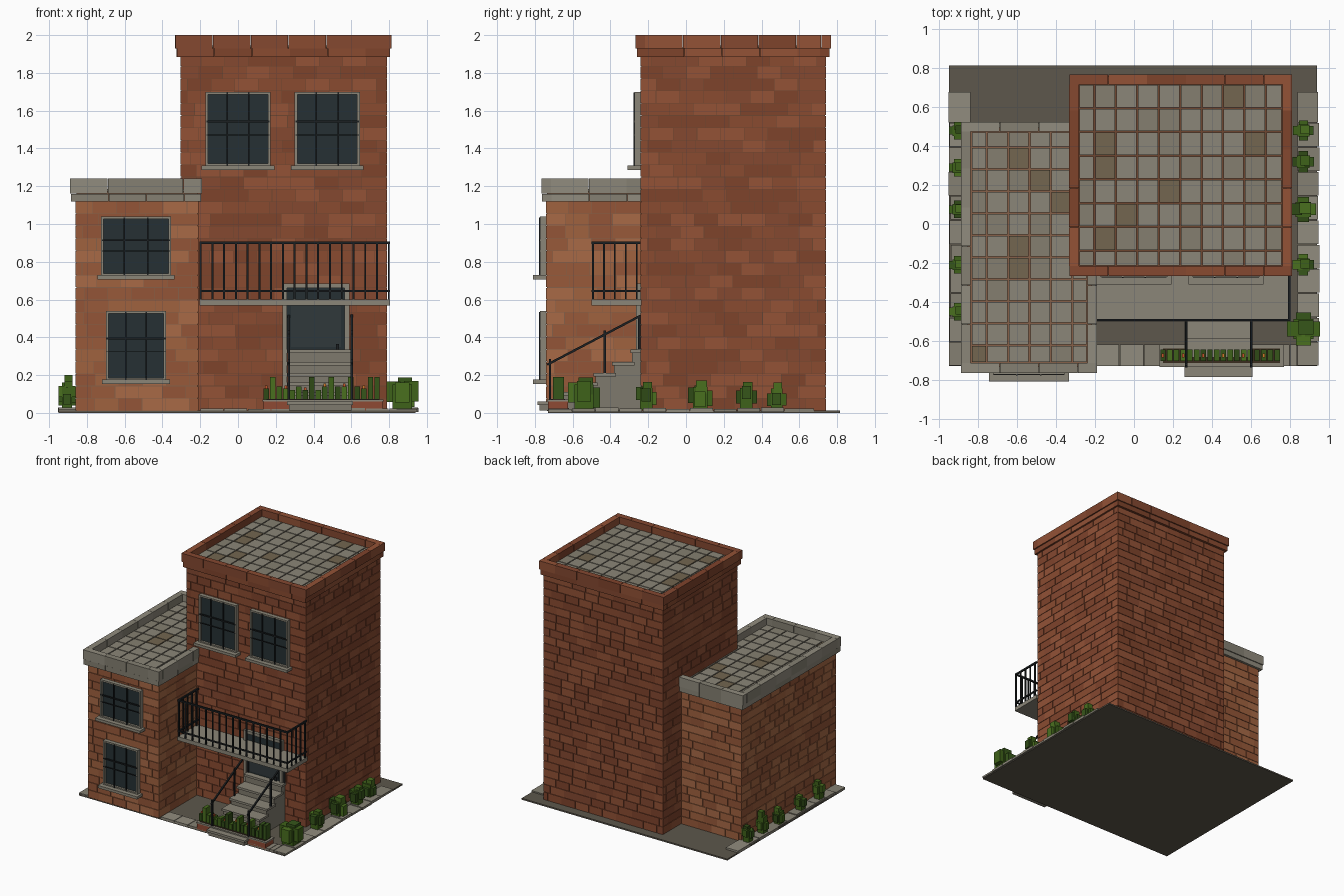
import bpy, bmesh, random
from mathutils import Vector, Matrix

if "Cube" in bpy.data.objects:
    bpy.data.objects.remove(bpy.data.objects["Cube"])

random.seed(4)
MATS = {}

def mat(hexcol):
    if hexcol not in MATS:
        m = bpy.data.materials.new("colour_" + hexcol)
        rgb = [int(hexcol[i:i + 2], 16) / 255 for i in (0, 2, 4)]
        m.diffuse_color = [c / 12.92 if c < .04 else ((c + .055) / 1.055) ** 2.4 for c in rgb] + [1]
        m.use_nodes = True
        m.node_tree.nodes["Principled BSDF"].inputs["Base Color"].default_value = m.diffuse_color
        MATS[hexcol] = m
    return MATS[hexcol]

def finish(name, bm, cols):
    me = bpy.data.meshes.new(name)
    bm.to_mesh(me)
    bm.free()
    for c in cols:
        me.materials.append(mat(c))
    ob = bpy.data.objects.new(name, me)
    bpy.context.collection.objects.link(ob)
    return ob

def boxes(name, items):
    """One object from axis-aligned boxes (x0, x1, y0, y1, z0, z1, colour)."""
    bm, cols = bmesh.new(), []
    for x0, x1, y0, y1, z0, z1, c in items:
        if c not in cols:
            cols.append(c)
        m = Matrix.Translation(((x0 + x1) / 2, (y0 + y1) / 2, (z0 + z1) / 2)) @ \
            Matrix.Diagonal((x1 - x0, y1 - y0, z1 - z0, 1))
        vs = bmesh.ops.create_cube(bm, size=1, matrix=m)["verts"]
        for f in {f for v in vs for f in v.link_faces}:
            f.material_index = cols.index(c)
    return finish(name, bm, cols)

def beam(name, a, b, t, col):
    a, b = Vector(a), Vector(b)
    m = Matrix.Translation((a + b) / 2) @ (b - a).to_track_quat('Z', 'Y').to_matrix().to_4x4() @ \
        Matrix.Diagonal((t, t, (b - a).length, 1))
    bm = bmesh.new()
    bmesh.ops.create_cube(bm, size=1, matrix=m)
    return finish(name, bm, [col])

STONE = ["8b8678", "858072", "918c7e"]
GREY, IRON, GLASS = "8b8678", "1c2022", "263033"
RED = ["8a4b30", "7f432b", "935236", "854830"]
ORANGE = ["a0623f", "985a3a", "a86a46", "935537"]
TILES = ["8b8678"] * 5 + ["857f70"] * 3 + ["736650"]
GREENS = ["3f6219", "36561a", "4a701f", "2f4a16"]

def spans(a, b, step, offset=0.0, gap=0.004):
    """Cut a..b into pieces of about the given step, with joints."""
    cuts, p = [a], a + offset
    while p < b - step * .3:
        if p > a + step * .2:
            cuts.append(p)
        p += step
    cuts.append(b)
    return [(u + gap / 2, v - gap / 2) for u, v in zip(cuts, cuts[1:])]

def bricks(axis, at, out, a, b, z0, z1, cols):
    """Facing bricks on one wall; axis is the wall normal, out its sign."""
    n = round((z1 - z0) / .066)
    h, res = (z1 - z0) / n, []
    lo, hi = sorted((at - out * .004, at + out * .004))
    for i in range(n):
        for u, v in spans(a, b, .125, random.uniform(.02, .125), .003):
            z = (z0 + i * h + .0015, z0 + (i + 1) * h - .0015)
            r = (u, v, lo, hi) if axis == 'y' else (lo, hi, u, v)
            res.append((*r, *z, random.choice(cols)))
    return res

def ring(x0, x1, y0, y1, t, z0, z1, cols, step=.2):
    res = []
    for u, v in spans(x0, x1, step, step, .002):
        res += [(u, v, y0, y0 + t, z0, z1, random.choice(cols)), (u, v, y1 - t, y1, z0, z1, random.choice(cols))]
    for u, v in spans(y0 + t, y1 - t, step, step, .002):
        res += [(x0, x0 + t, u, v, z0, z1, random.choice(cols)), (x1 - t, x1, u, v, z0, z1, random.choice(cols))]
    return res

def roof_tiles(x0, x1, y0, y1, z, sx, sy, ox, oy):
    return [(a, b, c, d, z - .01, z, random.choice(TILES))
            for a, b in spans(x0, x1, sx, ox, .008) for c, d in spans(y0, y1, sy, oy, .008)]

# ground slab and paving
boxes("ground_slab", [(-.95, .94, -.73, .815, 0, .012, "5d574c")])
pave = []
for a, b in spans(-.73, .68, .125):
    pave.append((-.955 + random.uniform(0, .015), -.84, a, b, .006, random.uniform(.02, .028), random.choice(STONE)))
    pave.append((.84, .955 - random.uniform(0, .015), a, b, .006, random.uniform(.02, .028), random.choice(STONE)))
for a, b in spans(-.2, .84, .125):
    pave.append((a, b, -.73, -.62, .006, random.uniform(.02, .028), random.choice(STONE)))
boxes("paving", pave)

# tower with brick facing
boxes("tower_walls", [(-.3, .785, -.235, .735, .01, 1.935, "6f4630")])
boxes("tower_bricks", bricks('y', -.236, -1, -.304, .789, .012, 1.9, RED)
      + bricks('y', .736, 1, -.304, .789, .012, 1.9, RED)
      + bricks('x', .786, 1, -.24, .74, .012, 1.9, RED)
      + bricks('x', -.301, -1, -.24, .74, .012, 1.9, RED))
boxes("tower_cornice", ring(-.325, .805, -.26, .76, .05, 1.885, 1.928, RED))
boxes("tower_parapet", ring(-.333, .813, -.267, .767, .05, 1.93, 2.0, RED))
boxes("tower_roof_tiles", roof_tiles(-.283, .763, -.217, .717, 1.945, .11, .122, .08, .08))

# front wing with brick facing
boxes("wing_walls", [(-.855, -.215, -.735, .495, .01, 1.175, "866048")])
boxes("wing_bricks", bricks('y', -.736, -1, -.86, -.21, .012, 1.12, ORANGE)
      + bricks('y', .496, 1, -.86, -.305, .012, 1.12, ORANGE)
      + bricks('x', -.856, -1, -.74, .5, .012, 1.12, ORANGE)
      + bricks('x', -.214, 1, -.74, -.24, .012, 1.12, ORANGE))
boxes("wing_cornice", ring(-.885, -.195, -.762, .52, .05, 1.118, 1.16, STONE))
boxes("wing_parapet", ring(-.89, -.19, -.765, .525, .05, 1.162, 1.24, STONE))
boxes("wing_roof_tiles", roof_tiles(-.837, -.24, -.713, .473, 1.185, .11, .113, .08, .09))

# windows: stone frame, glass, iron grille and sill
def window(name, x0, x1, z0, z1, wall):
    t, f = .014, wall - .033
    it = [(x0, x0 + t, f, wall, z0, z1, GREY), (x1 - t, x1, f, wall, z0, z1, GREY),
          (x0 + t, x1 - t, f, wall, z1 - t, z1, GREY), (x0 + t, x1 - t, f, wall, z0, z0 + t, GREY),
          (x0 + t, x1 - t, f + .018, wall, z0 + t, z1 - t, GLASS),
          (x0 - .02, x1 + .02, wall - .07, wall, z0 - .018, z0 + .004, GREY)]
    for k in (1, 2):
        x = x0 + (x1 - x0) * k / 3
        it.append((x - .004, x + .004, f - .005, f + .004, z0 + .005, z1 - .005, IRON))
    for k, h in ((.42, .002), (.6, .005)):
        z = z0 + (z1 - z0) * k
        it.append((x0 + .004, x1 - .004, f - .003, f + .006, z - h, z + h, IRON))
    boxes(name, it)

window("tower_window_left", -.172, .172, 1.305, 1.7, -.24)
window("tower_window_right", .3, .645, 1.305, 1.7, -.24)
window("wing_window_upper", -.725, -.355, .725, 1.04, -.74)
window("wing_window_lower", -.7, -.38, .172, .54, -.74)

# door
boxes("door", [(.235, .26, -.265, -.235, .02, .685, GREY), (.565, .59, -.265, -.235, .02, .685, GREY),
               (.26, .565, -.265, -.235, .66, .685, GREY), (.26, .565, -.247, -.235, .32, .66, GLASS),
               (.28, .545, -.252, -.24, .35, .565, "30383b"), (.52, .535, -.262, -.25, .335, .365, IRON)])

# balcony with railing
boxes("balcony_slab", [(-.205, .805, -.5, -.235, .568, .6, GREY)])
rail = []
for z, h in ((.9, .007), (.645, .005)):
    rail += [(-.205, .805, -.499, -.487, z - h, z + h, IRON)]
    rail += [(x - .006, x + .006, -.487, -.24, z - h, z + h, IRON) for x in (-.198, .798)]
for i in range(17):
    x = -.198 + i * .996 / 16
    rail.append((x - .005, x + .005, -.498, -.488, .6, .9, IRON))
for i in range(1, 5):
    y = -.493 + i * .058
    rail += [(x - .005, x + .005, y - .005, y + .005, .6, .9, IRON) for x in (-.198, .798)]
boxes("balcony_railing", rail)

# entrance stairs: solid risers with overhanging treads
steps = []
for y, z in zip((-.775, -.675, -.578, -.48, -.382, -.285), (.06, .11, .16, .21, .27, .335)):
    steps += [(.27, .6, y, -.235, .012, z - .018, "7f7a6d"), (.26, .61, y - .01, min(y + .11, -.235), z - .018, z, GREY)]
boxes("entrance_stairs", steps)
for side, x in (("left", .268), ("right", .602)):
    beam("handrail_" + side, (x, -.735, .255), (x, -.24, .515), .012, IRON)
    boxes("handrail_posts_" + side, [(x - .006, x + .006, y - .006, y + .006, z0, z1, IRON)
                                     for y, z0, z1 in ((-.72, .05, .285), (-.43, .2, .435), (-.248, .33, .51))])

# planter with flowers
boxes("planter", [(.135, .765, -.73, -.625, .012, .06, "8f4a33"), (.13, .77, -.735, -.62, .06, .07, GREY),
                  (.15, .75, -.715, -.64, .068, .074, "3a2c1e")])
plants = []
for i in range(18):
    x, h = .135 + i * .0345, random.choice((.12, .13, .14, .14, .19))
    plants.append((x, x + .028, -.705, -.645, .07, h, random.choice(GREENS)))
    if i % 3 == 0:
        plants.append((x + .007, x + .02, -.685, -.665, h, h + .015, random.choice(["c4552a", "d07a2a"])))
boxes("planter_flowers", plants)

# blocky bushes along both sides
def bush(name, x, y, r, h):
    it = [(x - r * .6, x + r * .6, y - r * .6, y + r * .6, .015, h * .8, GREENS[0])]
    for dx, dy in ((1, 0), (-1, 0), (0, 1), (0, -1), (.3, .2)):
        s, zc = r * .45, h * random.uniform(.42, .68)
        if dx == .3:
            zc = h - s
        cx, cy = x + dx * (r - s), y + dy * (r - s)
        it.append((cx - s, cx + s, cy - s, cy + s, max(.02, zc - s * 1.4), min(h, zc + s * 1.4), random.choice(GREENS)))
    boxes(name, it)

for i, (y, r) in enumerate(((.48, .052), (.32, .055), (.075, .065), (-.21, .055), (-.54, .085))):
    bush("bush_right_%d" % i, .87, y, r, .12 + r * .8)
for i, (y, h) in enumerate(((.48, .15), (.29, .2), (.075, .15), (-.21, .14), (-.45, .17))):
    bush("bush_left_%d" % i, -.905, y, .045, h)
